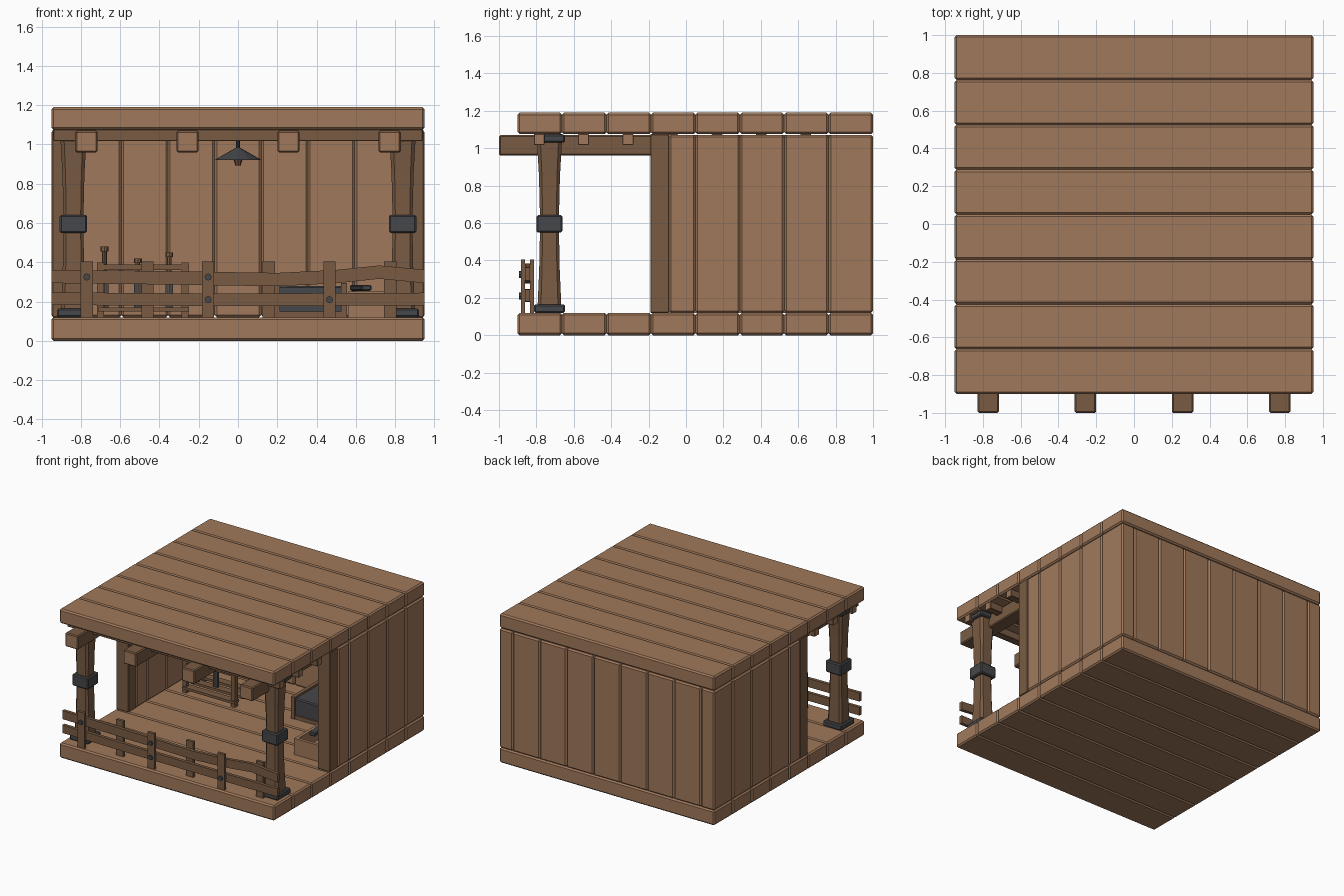
import bpy, bmesh, math
from mathutils import Matrix, Vector

if "Cube" in bpy.data.objects:
    bpy.data.objects.remove(bpy.data.objects["Cube"])


def mat(name, c):
    m = bpy.data.materials.new(name)
    m.diffuse_color = (*c, 1)
    m.use_nodes = True
    m.node_tree.nodes["Principled BSDF"].inputs["Base Color"].default_value = m.diffuse_color
    return m


LIGHT = mat("light_wood", (0.352, 0.191, 0.105))
DARK = mat("dark_wood", (0.190, 0.105, 0.057))
METAL = mat("dark_metal", (0.062, 0.063, 0.069))
BULB = mat("bulb_red_brown", (0.16, 0.075, 0.05))


def finish(name, bm, *mats):
    bmesh.ops.recalc_face_normals(bm, faces=bm.faces)
    me = bpy.data.meshes.new(name)
    bm.to_mesh(me)
    bm.free()
    for m in mats:
        me.materials.append(m)
    ob = bpy.data.objects.new(name, me)
    bpy.context.collection.objects.link(ob)
    return ob


def box(name, lo, hi, m, bevel=0.0, cap=None, cap_axis=0, rot=None):
    """Box from corner to corner; cap colours the end faces along cap_axis."""
    lo, hi = Vector(lo), Vector(hi)
    bm = bmesh.new()
    bmesh.ops.create_cube(bm, size=1, matrix=Matrix.Diagonal((*(hi - lo), 1)))
    if bevel:
        bmesh.ops.bevel(bm, geom=bm.edges[:], offset=bevel, segments=1, affect='EDGES')
    bm.normal_update()
    if cap:
        for f in bm.faces:
            f.material_index = int(abs(f.normal[cap_axis]) > 0.9)
    if rot:
        bm.transform(rot)
    bmesh.ops.translate(bm, verts=bm.verts, vec=(lo + hi) / 2)
    return finish(name, bm, m, *([cap] if cap else []))


def cyl(name, p, r1, r2, h, m, n=8, axis='Z'):
    bm = bmesh.new()
    bmesh.ops.create_cone(bm, cap_ends=True, segments=n, radius1=r1, radius2=r2, depth=h)
    if axis == 'Y':
        bm.transform(Matrix.Rotation(math.pi / 2, 4, 'X'))
    bmesh.ops.translate(bm, verts=bm.verts, vec=p)
    return finish(name, bm, m)


W = 0.2375  # plank width
B = 0.011   # plank bevel

# floor and roof planks
for i in range(8):
    y = -0.9 + i * W
    box("floor_plank", (-0.95, y, 0), (0.95, y + W, 0.12), LIGHT, B)
    box("roof_plank", (-0.95, y, 1.075), (0.95, y + W, 1.19), LIGHT, B)

# back wall planks between the side walls
for i in range(7):
    x = -3.5 * W + i * W
    box("back_wall_plank", (x, 0.88, 0.12), (x + W, 1.0, 1.072), LIGHT, B)

# side walls with a darker end post
for s in (-1, 1):
    x0, x1 = sorted((s * 0.832, s * 0.95))
    for i in range(5):
        y = -0.187 + i * W
        box("side_wall_plank", (x0, max(y, -0.09), 0.12), (x1, y + W, 1.072), LIGHT, B)
    px0, px1 = sorted((s * 0.835, s * 0.945))
    box("wall_end_post", (px0, -0.19, 0.12), (px1, -0.09, 1.075), DARK, 0.004)

# rafters running front to back, with pale sawn ends
for x in (-0.772, -0.257, 0.257, 0.772):
    box("rafter", (x - 0.057, -1.0, 0.96), (x + 0.057, 0.9, 1.07), DARK, 0.008, LIGHT, 1)

# purlins crossing under the roof planks
for i in range(7):
    y = -0.785 + i * W
    e = 0.94 if i < 3 else 0.84
    box("purlin", (-e, y - 0.029, 1.018), (e, y + 0.029, 1.076), DARK, 0.003, LIGHT, 0)


# front porch posts: square with chamfered corners, waisted in the middle
def porch_post(cx, cy):
    bm = bmesh.new()
    rings = []
    for z, h in ((0.12, 0.065), (0.35, 0.055), (0.6, 0.05), (0.85, 0.056), (1.075, 0.069)):
        c = h * 0.72
        pts = [(h, -c), (h, c), (c, h), (-c, h), (-h, c), (-h, -c), (-c, -h), (c, -h)]
        rings.append([bm.verts.new((cx + a, cy + b, z)) for a, b in pts])
    for r, q in zip(rings, rings[1:]):
        for k in range(8):
            bm.faces.new((r[k], r[(k + 1) % 8], q[(k + 1) % 8], q[k]))
    bm.faces.new(rings[0])
    bm.faces.new(rings[-1])
    finish("porch_post", bm, DARK)


for s in (-1, 1):
    cx, cy = s * 0.838, -0.73
    porch_post(cx, cy)
    for nm, z0, z1, h in (("post_foot_band", 0.12, 0.165, 0.083),
                          ("post_middle_band", 0.55, 0.642, 0.07),
                          ("post_top_band", 1.03, 1.073, 0.083)):
        box(nm, (cx - h, cy - h, z0), (cx + h, cy + h, z1), METAL, 0.008)


# wavy fence rails
def rail(name, pts, h):
    bm = bmesh.new()
    rings = [[bm.verts.new((x, y, z + dz)) for y, dz in
              ((-0.86, -h), (-0.834, -h), (-0.834, h), (-0.86, h))] for x, z in pts]
    for r, q in zip(rings, rings[1:]):
        for k in range(4):
            bm.faces.new((r[k], r[(k + 1) % 4], q[(k + 1) % 4], q[k]))
    bm.faces.new(rings[0])
    bm.faces.new(rings[-1])
    finish(name, bm, DARK)


rail("upper_fence_rail", [(-0.95, 0.328), (-0.45, 0.322), (0.2, 0.312), (0.5, 0.327),
                          (0.72, 0.35), (0.95, 0.328)], 0.034)
rail("lower_fence_rail", [(-0.95, 0.215), (-0.3, 0.21), (0.3, 0.21), (0.95, 0.213)], 0.032)

# fence pickets alternate in front of and behind the rails
for i in range(6):
    x = -0.77 + i * 0.309
    y = -0.882 if i % 2 == 0 else -0.834
    box("fence_picket", (x - 0.031, y, 0.115), (x + 0.031, y + 0.022, 0.405), DARK)
for x, z in ((-0.77, 0.325), (-0.152, 0.325), (-0.152, 0.21), (0.466, 0.21)):
    cyl("fence_bolt", (x, -0.885, z), 0.018, 0.018, 0.018, METAL, 8, 'Y')

# hanging lamp
ly = 0.165
cyl("lamp_stem", (0, ly, 1.0), 0.009, 0.009, 0.06, METAL)
cyl("lamp_shade", (0, ly, 0.953), 0.118, 0.01, 0.062, METAL, 12)
cyl("lamp_bulb", (0, ly, 0.91), 0.014, 0.024, 0.032, BULB)

# tool rack at the left of the room
for x in (-0.70, -0.27):
    for y in (0.34, 0.56):
        box("rack_leg", (x - 0.018, y - 0.018, 0.12), (x + 0.018, y + 0.018, 0.40), DARK)
    box("rack_side_rail", (x - 0.014, 0.34, 0.35), (x + 0.014, 0.56, 0.38), DARK)
for y in (0.34, 0.45, 0.56):
    box("rack_shelf_slat", (-0.71, y - 0.03, 0.15), (-0.25, y + 0.03, 0.17), DARK)
for y in (0.34, 0.56):
    box("rack_top_rail", (-0.71, y - 0.014, 0.36), (-0.25, y + 0.014, 0.39), DARK)
for x, top in ((-0.68, 0.48), (-0.51, 0.42), (-0.35, 0.45)):
    cyl("tool_handle", (x, 0.45, (0.17 + top) / 2), 0.012, 0.012, top - 0.17, DARK)
    cyl("tool_pommel", (x, 0.45, top - 0.012), 0.02, 0.02, 0.024, DARK)
    box("tool_blade", (x - 0.02, 0.44, 0.17), (x + 0.02, 0.46, 0.33), METAL)

# metal chest at the right of the room, with wooden trim
box("metal_chest", (0.20, 0.42, 0.14), (0.54, 0.80, 0.28), METAL, 0.008)
box("chest_base", (0.19, 0.41, 0.12), (0.55, 0.81, 0.15), DARK)
for x in (0.185, 0.525):
    box("chest_trim", (x, 0.405, 0.12), (x + 0.03, 0.815, 0.295), DARK)

# open wooden trough by the right wall, with metal bars inside
X0, X1, Y0, Y1 = 0.56, 0.83, -0.09, 0.34
box("trough_base", (X0, Y0, 0.12), (X1, Y1, 0.145), LIGHT)
for y in (Y0, Y1 - 0.025):
    box("trough_end", (X0, y, 0.12), (X1, y + 0.025, 0.25), LIGHT)
for x in (X0, X1 - 0.025):
    box("trough_side", (x, Y0 + 0.025, 0.12), (x + 0.025, Y1 - 0.025, 0.25), LIGHT)
box("metal_bar", (0.60, 0.0, 0.255), (0.65, 0.40, 0.285), METAL, 0.006,
    rot=Matrix.Rotation(0.15, 4, 'Z'))
